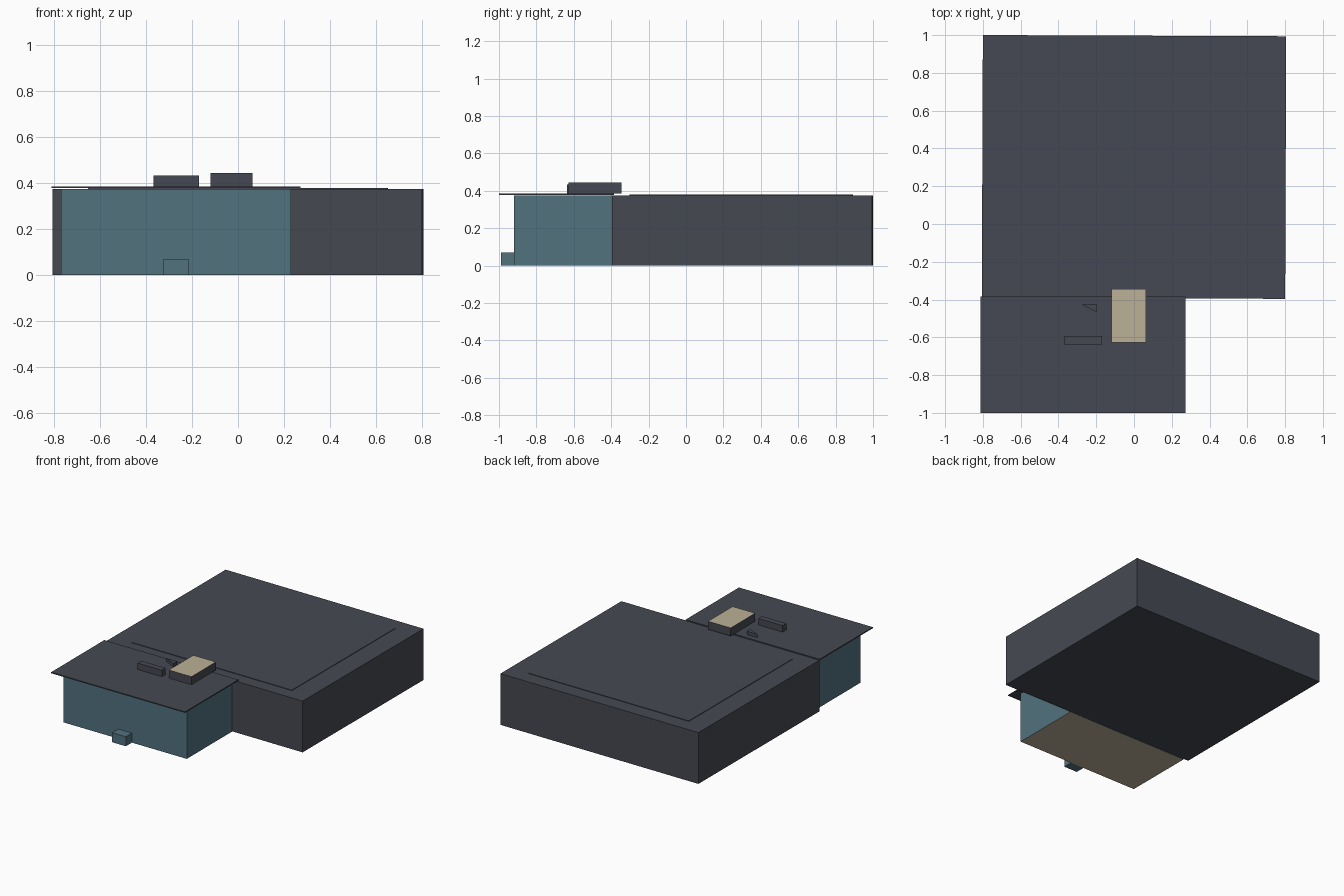
import bpy
import bmesh
from mathutils import Matrix, Vector

default = bpy.data.objects.get("Cube")
if default:
    bpy.data.objects.remove(default, do_unlink=True)


def material(name, rgb):
    mat = bpy.data.materials.new(name)
    mat.use_nodes = True
    colour = (*rgb, 1)
    mat.diffuse_color = colour
    mat.node_tree.nodes["Principled BSDF"].inputs["Base Color"].default_value = colour
    return mat


slate = material("slate grey", (0.060, 0.066, 0.084))
teal = material("muted teal", (0.084, 0.168, 0.212))
beige = material("warm beige", (0.50, 0.44, 0.31))


def finish(name, bm, mats):
    mesh = bpy.data.meshes.new(name)
    bm.to_mesh(mesh)
    bm.free()
    for mat in mats:
        mesh.materials.append(mat)
    obj = bpy.data.objects.new(name, mesh)
    bpy.context.collection.objects.link(obj)
    return obj


def box(name, low, high, mats, accent=0, turn=0):
    """Box between two corners; accent (+1 top, -1 bottom) takes the second colour."""
    low, high = Vector(low), Vector(high)
    bm = bmesh.new()
    bmesh.ops.create_cube(bm, size=1)
    bmesh.ops.transform(bm, matrix=Matrix.Diagonal((*(high - low), 1)), verts=bm.verts)
    bm.normal_update()
    for face in bm.faces:
        if accent and face.normal.z * accent > 0.5:
            face.material_index = 1
    obj = finish(name, bm, mats)
    obj.location = (low + high) / 2
    obj.rotation_euler.z = turn
    return obj


# Main hall, turned very slightly, with its raised roof panel
skew = -0.004
box("main_hall", (-0.803, -0.393, 0), (0.803, 0.997, 0.375), [slate], turn=skew)
box("hall_roof_panel", (-0.65, -0.30, 0.375), (0.65, 0.89, 0.379), [slate], turn=skew)

# Front wing with a beige floor, and its step
box("front_wing", (-0.77, -0.92, 0), (0.23, -0.395, 0.375), [teal, beige], accent=-1)
box("entrance_step", (-0.325, -0.99, 0), (-0.215, -0.92, 0.07), [teal])

# Overhanging wing roof
box("wing_roof", (-0.812, -1.0, 0.378), (0.272, -0.385, 0.386), [slate])

# Rooftop equipment
box("roof_unit", (-0.12, -0.628, 0.386), (0.063, -0.345, 0.445), [slate, beige], accent=1)
box("roof_duct", (-0.367, -0.637, 0.386), (-0.17, -0.593, 0.433), [slate])

# Small three-sided roof vent
bm = bmesh.new()
corners = [(-0.28, -0.425), (-0.195, -0.425), (-0.195, -0.467)]
base = bm.faces.new([bm.verts.new((x, y, 0.386)) for x, y in corners])
grown = bmesh.ops.extrude_face_region(bm, geom=[base])["geom"]
top = [v for v in grown if isinstance(v, bmesh.types.BMVert)]
bmesh.ops.translate(bm, vec=(0, 0, 0.025), verts=top)
bmesh.ops.recalc_face_normals(bm, faces=bm.faces)
finish("roof_vent", bm, [slate])
